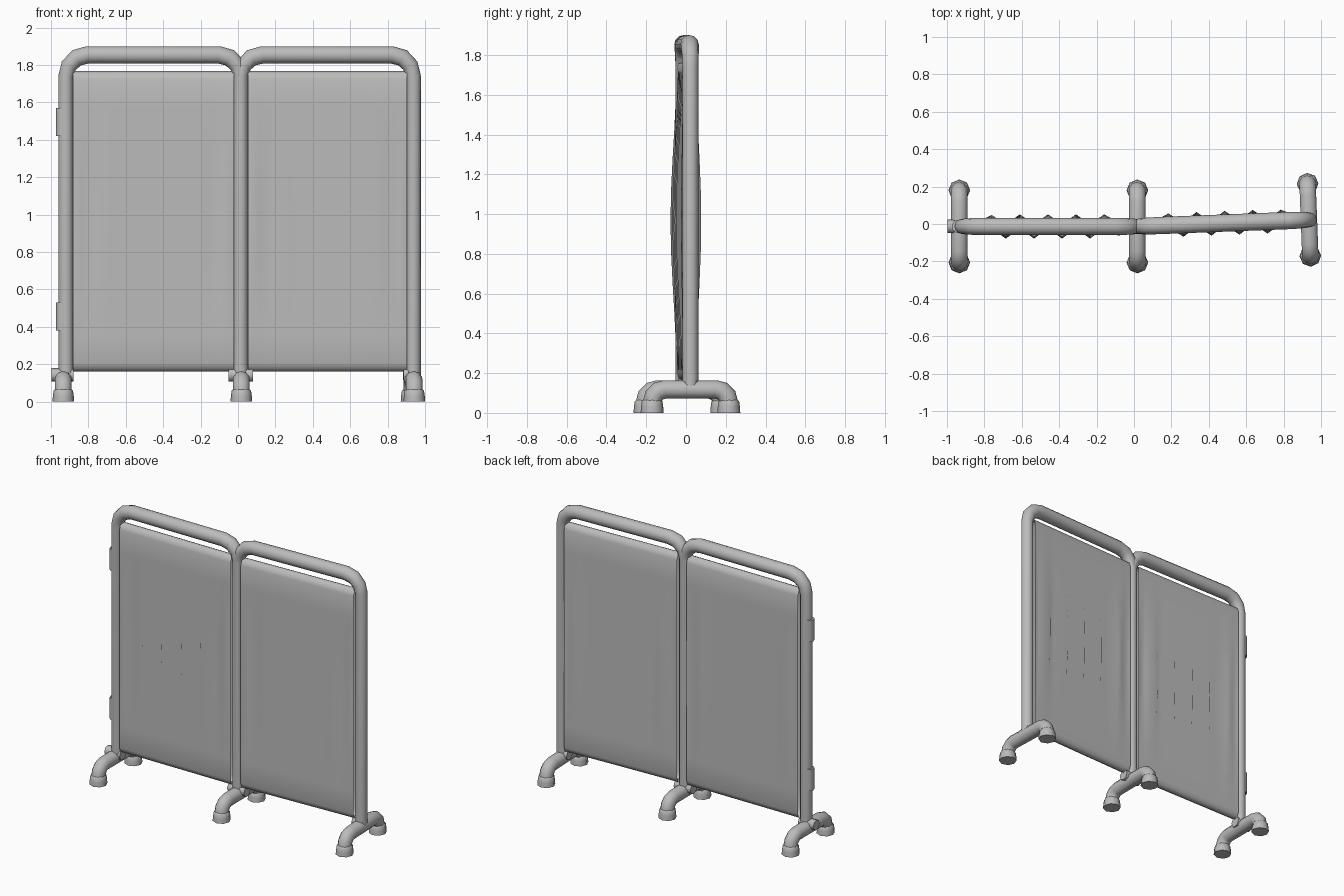
import bpy, bmesh, math
from mathutils import Vector, Matrix

if "Cube" in bpy.data.objects:
    bpy.data.objects.remove(bpy.data.objects["Cube"])

grey = bpy.data.materials.new("plain grey")
grey.use_nodes = True
grey.diffuse_color = (0.5, 0.5, 0.5, 1)
grey.node_tree.nodes["Principled BSDF"].inputs["Base Color"].default_value = (0.5, 0.5, 0.5, 1)

HINGE = Vector((0.014, -0.013, 0))
TURN = (Matrix.Translation(HINGE) @ Matrix.Rotation(math.radians(2.2), 4, 'Z')
        @ Matrix.Translation(-HINGE))
STRAIGHT = Matrix.Identity(4)


def finish(name, bm, matrix, angle=50):
    bmesh.ops.recalc_face_normals(bm, faces=bm.faces)
    mesh = bpy.data.meshes.new(name)
    bm.to_mesh(mesh)
    bm.free()
    mesh.transform(matrix)
    mesh.materials.append(grey)
    ob = bpy.data.objects.new(name, mesh)
    bpy.context.collection.objects.link(ob)
    bpy.ops.object.select_all(action='DESELECT')
    ob.select_set(True)
    bpy.context.view_layer.objects.active = ob
    bpy.ops.object.shade_smooth_by_angle(angle=math.radians(angle))


def tube(name, path, radius, matrix, side, sides=10):
    """Sweep a round section along a flat path; side is the plane's normal.
    radius may be one number or one per point."""
    bm = bmesh.new()
    path = [Vector(p) for p in path]
    side = Vector(side)
    radii = radius if isinstance(radius, list) else [radius] * len(path)
    rings = []
    for i, p in enumerate(path):
        a = (p - path[i - 1]).normalized() if i else None
        b = (path[i + 1] - p).normalized() if i < len(path) - 1 else None
        a, b = a or b, b or a
        t = (a + b).normalized()
        out = side.cross(t) / max(t.dot(a), 0.5)
        rings.append([bm.verts.new(p + radii[i] * (
            out * math.cos(k * math.tau / sides) + side * math.sin(k * math.tau / sides)))
            for k in range(sides)])
    for r, s in zip(rings, rings[1:]):
        for k in range(sides):
            n = (k + 1) % sides
            bm.faces.new((r[k], r[n], s[n], s[k]))
    bm.faces.new(rings[0])
    bm.faces.new(rings[-1])
    finish(name, bm, matrix)


def arch(half, base, top, bend, steps):
    """Upside-down U in (u, z), with rounded corners."""
    right = [(half - bend + bend * math.cos(a), top - bend + bend * math.sin(a))
             for a in (i * math.pi / 2 / steps for i in range(steps + 1))]
    right = [(half, base)] + right
    return right + [(-u, z) for u, z in reversed(right)]


def curtain(name, x0, x1, peak, matrix):
    """Loop of cloth round two rods, with sharp pleats strongest at mid height."""
    bm = bmesh.new()
    fold, low, high, thick, rows = 0.075, 0.205, 1.725, 0.036, 10
    first = math.ceil((x0 + 0.01 - peak) / fold)
    last = math.floor((x1 - 0.01 - peak) / fold)
    columns = [(x0, 0)] + [(peak + i * fold, (-1) ** i) for i in range(first, last + 1)]
    columns.append((x1, 0))
    # loop section as (y offset, z): up the front, over, down the back, under
    heights = [low + (high - low) * j / rows for j in range(rows + 1)]
    turn = [i * math.pi / 4 for i in (1, 2, 3)]
    loop = [(-thick, z) for z in heights]
    loop += [(-thick * math.cos(a), high + 0.044 * math.sin(a)) for a in turn]
    loop += [(thick, z) for z in reversed(heights)]
    loop += [(thick * math.cos(a), low - 0.044 * math.sin(a)) for a in turn]
    strips = []
    for x, wave in columns:
        edge = min(1, (x - x0) / 0.14, (x1 - x) / 0.14)
        strip = []
        for y, z in loop:
            h = min(max((z - low) / (high - low), 0), 1)
            bulge = 0.029 * edge * wave * math.sin(math.pi * h) ** 2
            strip.append(bm.verts.new((x, HINGE.y + y + bulge, z)))
        strips.append(strip)
    for a, b in zip(strips, strips[1:]):
        for k in range(len(loop)):
            n = (k + 1) % len(loop)
            bm.faces.new((a[k], a[n], b[n], b[k]))
    finish(name, bm, matrix, 120)


def panel(label, x0, x1, peak, matrix):
    mid, half, y = (x0 + x1) / 2, (x1 - x0) / 2, HINGE.y
    path = [(mid + u, y, z) for u, z in arch(half, 0.11, 1.854, 0.115, 3)]
    bend = [0.04, 0.04, 0.042, 0.045, 0.046]
    tube(label + "_frame", path, bend + bend[::-1], matrix, (0, 1, 0), 12)
    curtain(label + "_curtain", x0 + 0.039, x1 - 0.035, peak, matrix)


def stand(label, x, matrix, c0, c1):
    y = HINGE.y
    path = [(x, y + u, z) for u, z in arch(0.193, 0.05, 0.118, 0.065, 3)]
    tube(label + "_foot_bar", path, 0.046, matrix, (1, 0, 0), 10)
    for end, u in (("front", -0.193), ("back", 0.193)):
        tube(f"{label}_{end}_foot_cap", [(x, y + u, z) for z in (0, 0.03, 0.058, 0.066)],
             [0.058, 0.056, 0.052, 0.044], matrix, (1, 0, 0), 8)
    # short clamp holding the post to the foot bar
    tube(label + "_clamp", [(c0, y, 0.143), (c1, y, 0.143)], 0.036, matrix, (0, 0, 1), 8)


# Two framed curtain panels, the left one slightly swung
panel("right_panel", -0.92, HINGE.x, -0.76, STRAIGHT)
panel("left_panel", HINGE.x, 0.938, 0.187, TURN)

# Three arched feet
stand("right", -0.934, STRAIGHT, -0.998, -0.88)
stand("middle", 0.018, STRAIGHT, -0.05, 0.08)
stand("left", 0.936, TURN, 0.885, 0.965)

# Hinge sleeves on the outer post
for name, z in (("upper_hinge", 1.42), ("lower_hinge", 0.38)):
    tube(name, [(-0.938, HINGE.y, z), (-0.938, HINGE.y, z + 0.15)], 0.036,
         STRAIGHT, (0, 1, 0), 10)
